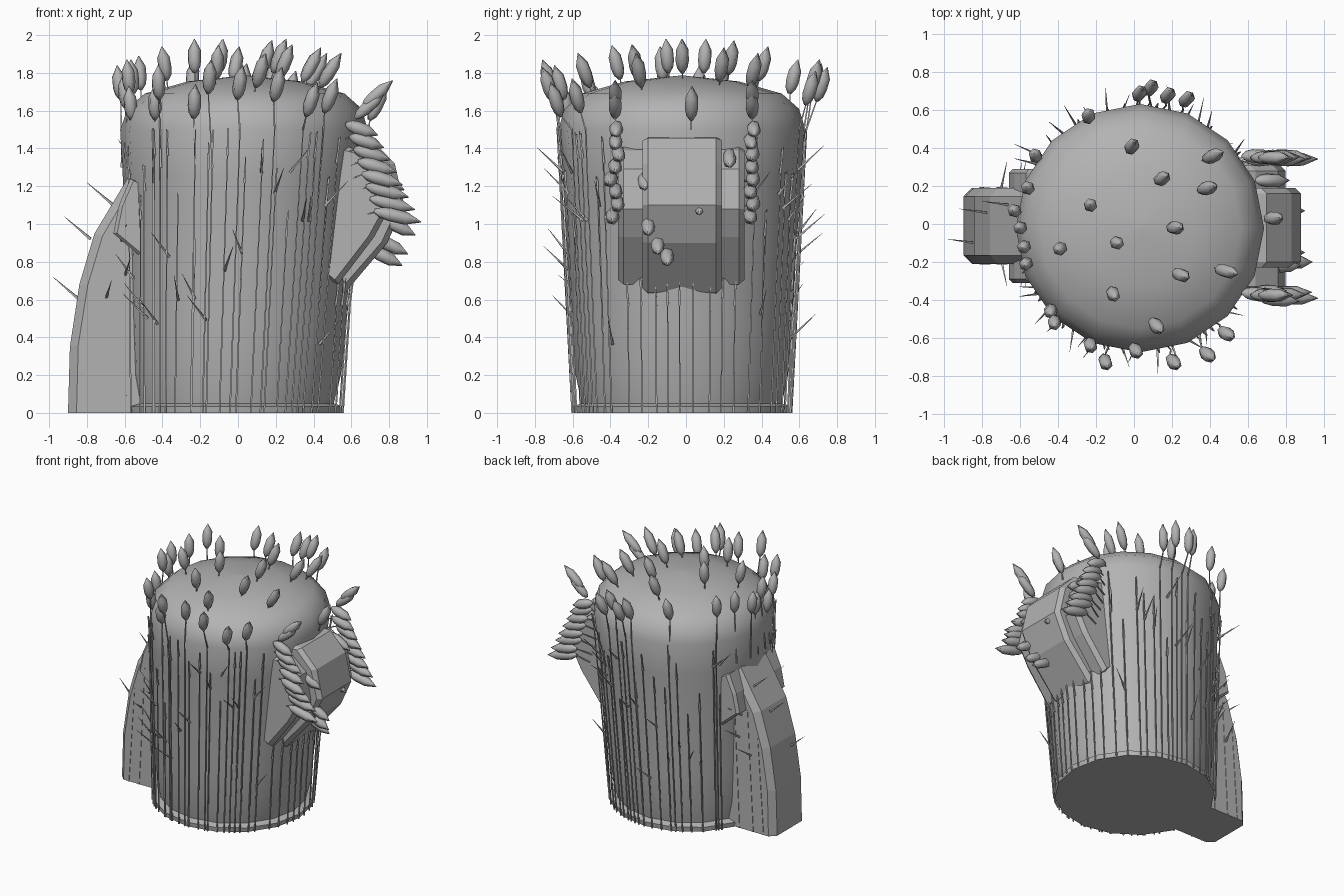
import bpy, bmesh, math, random
from mathutils import Vector

if "Cube" in bpy.data.objects:
    bpy.data.objects.remove(bpy.data.objects["Cube"])

random.seed(4)
mat = bpy.data.materials.new("plain gray")
mat.diffuse_color = (0.45, 0.45, 0.45, 1)
mat.use_nodes = True
mat.node_tree.nodes["Principled BSDF"].inputs["Base Color"].default_value = mat.diffuse_color

# body profile: radius, height
PROFILE = [(0.575, 0), (0.58, 0.035), (0.53, 0.05), (0.562, 0.2), (0.58, 0.45), (0.602, 0.8),
           (0.632, 1.25), (0.655, 1.5), (0.62, 1.61), (0.53, 1.69), (0.3, 1.755)]


def finish(bm, name, smooth=False, angle=None):
    bmesh.ops.recalc_face_normals(bm, faces=bm.faces)
    for f in bm.faces:
        f.smooth = smooth
    me = bpy.data.meshes.new(name)
    bm.to_mesh(me)
    bm.free()
    me.materials.append(mat)
    ob = bpy.data.objects.new(name, me)
    bpy.context.collection.objects.link(ob)
    if angle:
        bpy.ops.object.select_all(action='DESELECT')
        ob.select_set(True)
        bpy.context.view_layer.objects.active = ob
        bpy.ops.object.shade_smooth_by_angle(angle=math.radians(angle))
    return ob


def centre(z):
    return Vector((-0.025 + 0.06 * min(z, 1.6) / 1.6, -0.022, z))


def radius(z):
    for (r0, z0), (r1, z1) in zip(PROFILE, PROFILE[1:]):
        if z0 <= z <= z1:
            return r0 + (r1 - r0) * (z - z0) / (z1 - z0)
    return 0.3


def lathe(bm, rings, n, frame):
    """Skin a closed tube; frame(r, t, a) gives a point, ends are capped."""
    loops = [[bm.verts.new(frame(r, t, 2 * math.pi * i / n)) for i in range(n)] for r, t in rings]
    for a, b in zip(loops, loops[1:]):
        for i in range(n):
            bm.faces.new((a[i], a[(i + 1) % n], b[(i + 1) % n], b[i]))
    bm.faces.new(loops[0][::-1])
    bm.faces.new(loops[-1])


def spindle(bm, a, b, rings, n):
    """Tube from a to b with (radius, fraction) rings."""
    a, b = Vector(a), Vector(b)
    d = b - a
    u = d.orthogonal().normalized()
    v = d.normalized().cross(u)
    lathe(bm, rings, n, lambda r, t, g: a + d * t + u * r * math.cos(g) + v * r * math.sin(g))


# stump body with thin foot rim and domed top
bm = bmesh.new()
lathe(bm, PROFILE + [(0.02, 1.785)], 16,
      lambda r, z, a: centre(z) + Vector((r * math.cos(a), r * math.sin(a), 0)))
finish(bm, "body", True, 50)


def slab(name, pts, half, cham=0.0, y=-0.01):
    """Side profile (x, z) extruded across y, with narrowed outer shoulders."""
    cx = math.copysign(0.45, pts[0][0])
    cz = sum(p[1] for p in pts) / len(pts)
    rows = ((-half, cham), (-half + cham, 0), (half - cham, 0), (half, cham)) if cham else ((-half, 0), (half, 0))
    bm = bmesh.new()
    loops = []
    for w, k in rows:
        ring = []
        for x, z in pts:
            d = Vector((cx - x, 0, (cz - z) * 0.3 if z > 0.01 else 0))
            d = d.normalized() * min(k, d.length) if d.length else d
            ring.append(bm.verts.new((x + d.x, y + w, z + d.z)))
        loops.append(ring)
    n = len(pts)
    for a, b in zip(loops, loops[1:]):
        for i in range(n):
            bm.faces.new((a[i], a[(i + 1) % n], b[(i + 1) % n], b[i]))
    bm.faces.new(loops[0])
    bm.faces.new(loops[-1])
    return finish(bm, name)


# left arm reaching to the ground
slab("left_arm", [(-0.9, 0), (-0.89, 0.35), (-0.84, 0.68), (-0.76, 0.95), (-0.58, 1.25),
                  (-0.45, 1.2), (-0.45, 0)], 0.2, 0.045)
slab("left_arm_collar", [(-0.57, 1.24), (-0.63, 1.1), (-0.66, 0.95), (-0.46, 0.78), (-0.4, 0.85), (-0.4, 1.17)],
     0.3, 0.02)
# right arm stub
slab("right_arm", [(0.6, 1.46), (0.70, 1.455), (0.83, 1.32), (0.88, 1.1), (0.79, 0.9), (0.57, 0.64),
                   (0.48, 0.6), (0.4, 0.75), (0.4, 1.4)], 0.21, 0.03, -0.02)
slab("right_arm_collar", [(0.55, 1.42), (0.64, 1.39), (0.76, 1.29), (0.80, 1.08), (0.72, 0.93), (0.53, 0.68),
                          (0.46, 0.72), (0.4, 0.8), (0.4, 1.35)], 0.335, 0.03, -0.025)

# grain heads and their stems
heads, stems, thorns = bmesh.new(), bmesh.new(), bmesh.new()


def head(base, tip, w=0.036):
    spindle(heads, base, tip, [(0.01, 0), (w * 0.8, 0.15), (w, 0.35), (w * 0.95, 0.68), (0.002, 1)], 6)


def stem(a, b, r=0.006):
    spindle(stems, a, b, [(r, 0), (r * 0.7, 1)], 4)


def on_body(a, z, off=0.006):
    return centre(z) + Vector((math.cos(a), math.sin(a), 0)) * (radius(z) + off)


# heads on the top dome, leaning outward and to the right
TOP = [(-.01, .41), (.15, .24), (.42, .36), (.39, .19), (-.23, .1), (.22, -.02), (-.39, -.13),
       (-.09, -.1), (.25, -.27), (.49, -.25), (-.11, -.37), (.12, -.54)]
for x, y in TOP:
    r = math.hypot(x, y)
    c = Vector((x, y, 1.89 - 0.25 * max(0, r - 0.25)))
    d = Vector((x * 0.16 + 0.035, y * 0.12, 0.18))
    head(c - d * 0.5, c + d * 0.5)
    stem((x - d.x, y - d.y, c.z - 0.2), c - d * 0.4)

# heads around the rim, on stems running up from the ground
RIM = [(-.24, .57, 1.78), (-.52, .36, 1.8), (-.56, .19, 1.78), (-.63, .07, 1.75), (-.6, -.02, 1.7),
       (-.58, -.12, 1.78), (-.57, -.21, 1.64), (-.44, -.46, 1.64), (-.42, -.52, 1.75),
       (-.23, -.64, 1.65), (-.15, -.73, 1.78), (.01, -.67, 1.75), (.21, -.73, 1.74), (.39, -.69, 1.66),
       (.49, -.58, 1.68), (.03, .69, 1.76), (.09, .72, 1.74), (.18, .68, 1.78), (.28, .66, 1.72),
       (.74, .03, 1.64)]
for x, y, z in RIM:
    a = math.atan2(y + 0.022, x - 0.03)
    c = Vector((x, y, z))
    d = Vector((x * 0.08 + 0.03, y * 0.08, 0.18))
    head(c - d * 0.5, c + d * 0.5)
    if abs(y) > 0.25:
        stem(on_body(a, 0), on_body(a, 1.5))
    stem(on_body(a, 1.3 if x < 0 else 1.5), c - d * 0.45)

# bare stalks and outward thorns around the wall
N = 48
for i in range(N):
    a = 2 * math.pi * (i + random.uniform(-0.3, 0.3)) / N
    if a > math.pi:
        a -= 2 * math.pi
    left = abs(abs(a) - math.pi) < 0.36
    right = math.cos(a) > 0.86
    top = random.uniform(0.9, 1.5) if not right else 0.7
    if not left:
        stem(on_body(a, 0), on_body(a, top))
        spindle(thorns, on_body(a, top - 0.13), on_body(a, top + 0.01, 0.015), [(0.009, 0), (0.003, 1)], 4)
    if not left and not right:
        z = random.uniform(0.35, 1.35)
        b = a + random.uniform(-0.1, 0.1)
        spindle(thorns, on_body(a, z, 0), on_body(b, z + 0.13, random.uniform(0.08, 0.15)),
                [(0.009, 0), (0.001, 1)], 4)

# stalks and thorns on the left arm
for s in (-1, 1):
    for x, h in ((-0.81, 0.75), (-0.72, 0.95), (-0.6, 1.1)):
        stem((x, s * 0.2 - 0.01, 0), (x + 0.05, s * 0.2 - 0.01, h))
    for x, z in ((-0.7, 0.6), (-0.6, 0.72), (-0.62, 0.9)):
        spindle(thorns, (x, s * 0.19, z), (x + 0.03, s * 0.33, z + 0.1), [(0.009, 0), (0.001, 1)], 4)
for x, y, z in ((-0.78, 0.06, 0.92), (-0.84, -0.1, 0.6), (-0.66, 0.1, 1.1)):
    spindle(thorns, (x, y, z), (x - 0.14, y + 0.02, z + 0.12), [(0.01, 0), (0.001, 1)], 4)

# two rows of heads fringing the right arm
for y in (-0.375, 0.35):
    for i in range(8):
        t = i / 7
        z, x, n = 1.53 - 0.46 * t, 0.57 + 0.15 * t, 0.17 + 0.08 * t
        k = y + random.uniform(-0.015, 0.015)
        head((x, k, z), (x + n, k + random.uniform(-0.02, 0.02), z - 0.06), 0.037)
        stem((x - 0.1, y * 0.9, z - 0.04), (x + 0.02, k, z))
    for x, z in ((0.62, 1.56), (0.66, 1.62)):
        head((x, y, z), (x + 0.16, y, z + 0.14), 0.034)
# loose heads on the right arm
for x, y, z in ((0.69, -0.1, 0.87), (0.72, -0.15, 0.93), (0.76, -0.2, 1.03), (0.70, -0.22, 1.27),
                (0.72, 0.07, 1.14), (0.64, 0.23, 1.39)):
    head((x, y, z), (x + 0.18, y, z - 0.09))

finish(heads, "grain_heads", True, 65)
finish(stems, "stalks")
finish(thorns, "thorns")
